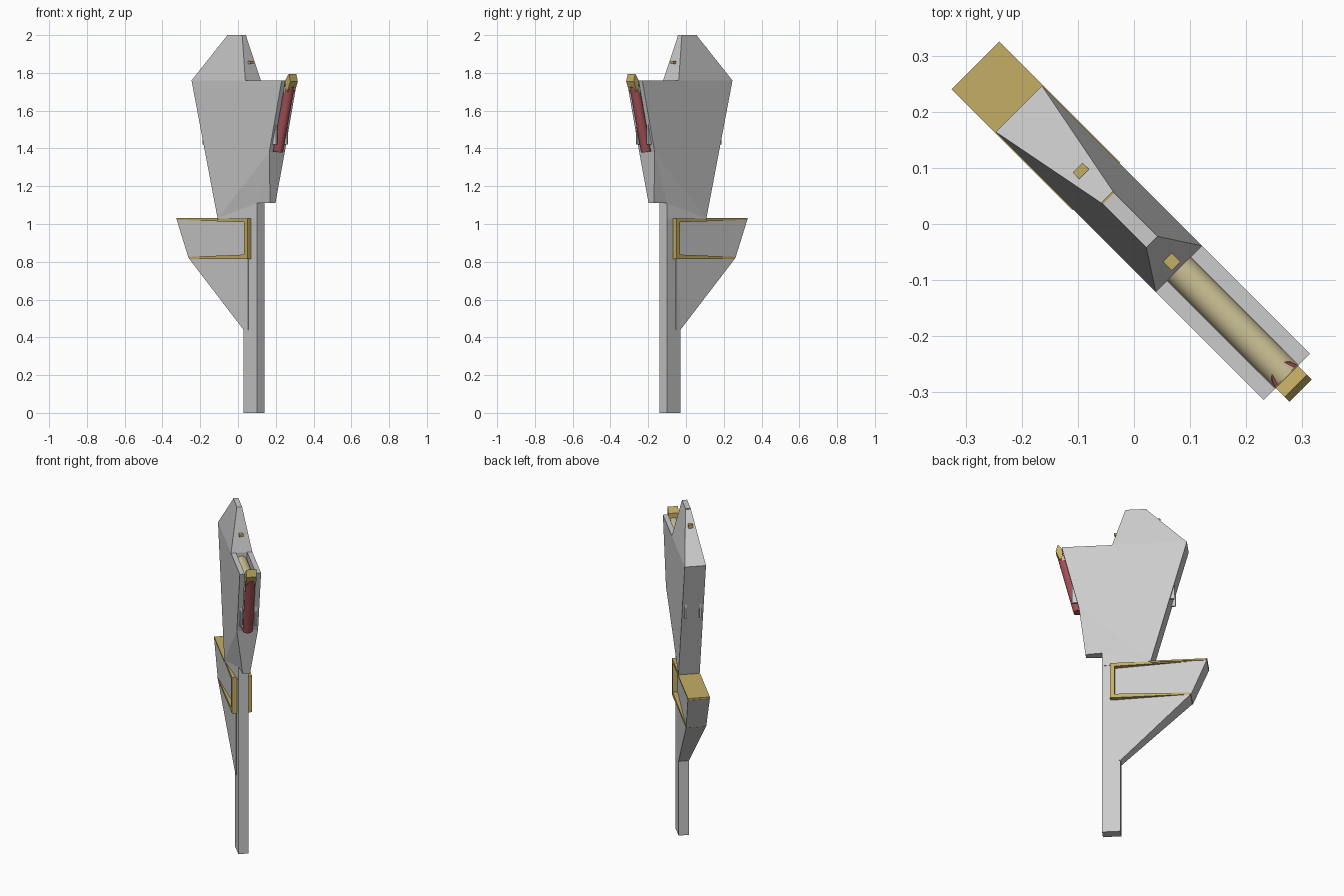
import bpy, bmesh
from mathutils import Matrix, Vector
from math import radians

if "Cube" in bpy.data.objects:
    bpy.data.objects.remove(bpy.data.objects["Cube"])

# The flat body lies in a plane turned 45 degrees: u = along, v = thickness
TURN = Matrix.Rotation(radians(-45), 4, 'Z')


def material(name, rgb):
    m = bpy.data.materials.new(name)
    m.diffuse_color = (*rgb, 1)
    m.use_nodes = True
    m.node_tree.nodes["Principled BSDF"].inputs["Base Color"].default_value = m.diffuse_color
    return m


BRASS = material("brass", (0.55, 0.42, 0.13))
PALE = material("pale_brass", (0.60, 0.53, 0.30))
RED = material("red", (0.36, 0.08, 0.09))


def finish(name, bm, mat=None):
    bmesh.ops.recalc_face_normals(bm, faces=bm.faces)
    bm.transform(TURN)
    me = bpy.data.meshes.new(name)
    bm.to_mesh(me)
    bm.free()
    ob = bpy.data.objects.new(name, me)
    bpy.context.collection.objects.link(ob)
    if mat:
        me.materials.append(mat)
    return ob


def slab(name, pts, mat=None, sides=None, mid=0.0):
    """Side profile of (u, z, half thickness), mirrored across v."""
    bm = bmesh.new()
    n = len(pts)
    L = [bm.verts.new((u, mid - h, z)) for u, z, h in pts]
    R = [bm.verts.new((u, mid + h, z)) for u, z, h in pts]
    for f in sides or [range(n)]:
        bm.faces.new([L[i] for i in f])
        bm.faces.new([R[i] for i in f][::-1])
    for i in range(n):
        j = (i + 1) % n
        bm.faces.new((L[i], R[i], R[j], L[j]))
    return finish(name, bm, mat)


def box(name, u0, u1, z0, z1, h, mat=None, mid=0.0):
    return slab(name, [(u0, z0, h), (u1, z0, h), (u1, z1, h), (u0, z1, h)], mat, mid=mid)


def rod(name, a, b, r, mat):
    """Round rod between two (u, z) points."""
    a, b = Vector((a[0], 0, a[1])), Vector((b[0], 0, b[1]))
    bm = bmesh.new()
    rot = (b - a).to_track_quat('Z', 'Y').to_matrix().to_4x4()
    bmesh.ops.create_cone(bm, cap_ends=True, segments=24, radius1=r, radius2=r,
                          depth=(b - a).length,
                          matrix=Matrix.Translation((a + b) / 2) @ rot)
    for f in bm.faces:
        f.smooth = len(f.verts) == 4
    return finish(name, bm, mat)


# Main body with bevelled crest and narrow lower front corner
body = slab("body", [
    (-.064, 2.0, .014), (.045, 2.0, .014), (.113, 1.76, .058), (.385, 1.76, .058),
    (.292, 1.38, .058), (.26, 1.11, .02), (.17, 1.11, .028), (.17, 1.03, .028),
    (-.095, 1.03, .058), (-.29, 1.76, .058)],
    sides=[(0, 1, 2, 9), (2, 3, 4, 8, 9), (4, 5, 6), (4, 6, 8), (6, 7, 8)])

# Channel along the top ledge and down the front edge
cutter = slab("channel_cutter", [(u, z, .03) for u, z in [
    (.113, 1.82), (.46, 1.82), (.36, 1.385), (.278, 1.385), (.345, 1.70), (.113, 1.70)]])
cutter.hide_render = True
cutter.hide_viewport = True
cut = body.modifiers.new("channel", 'BOOLEAN')
cut.operation = 'DIFFERENCE'
cut.solver = 'EXACT'
cut.object = cutter

# Barrel, red front rod and brass tip
rod("barrel", (.10, 1.71), (.386, 1.71), .0295, PALE)
rod("front_rod", (.299, 1.385), (.385, 1.73), .027, RED)
slab("rod_tip", [(u, z, .028) for u, z in [
    (.385, 1.765), (.408, 1.795), (.42, 1.755), (.397, 1.70), (.383, 1.72)]], BRASS)

# Thin plates passing through the body
for side in (-1, 1):
    box("inner_plate", -.222, .33, 1.42, 1.58, .005, mid=side * .04)

# Handle
box("handle", .07, .17, 0, 1.11, .028)

# Guard, thinning toward the handle
slab("guard", [(-.398, 1.02, .06), (-.315, .82, .055), (.07, .44, .0285),
               (.105, .44, .0285), (.105, 1.02, .0285)],
     sides=[(0, 1, 2, 4), (2, 3, 4)])

# Brass frame around the guard
slab("guard_frame", [(u, z, .055) for u, z in [
    (-.40, 1.03), (.125, 1.03), (.125, .815), (-.312, .815), (-.316, .826),
    (.10, .838), (.10, 1.01), (-.396, 1.021)]], BRASS,
    sides=[(0, 1, 6, 7), (1, 2, 5, 6), (2, 3, 4, 5)])
box("guard_cap", -.40, -.095, 1.022, 1.031, .06, BRASS)

# Small sights on the crest
box("front_sight", .08, .106, 1.848, 1.862, .011, BRASS)
box("rear_sight", -.142, -.126, 1.91, 1.938, .012, BRASS)
box("crest_sight", -.068, -.06, 1.985, 2.0, .014, BRASS)
